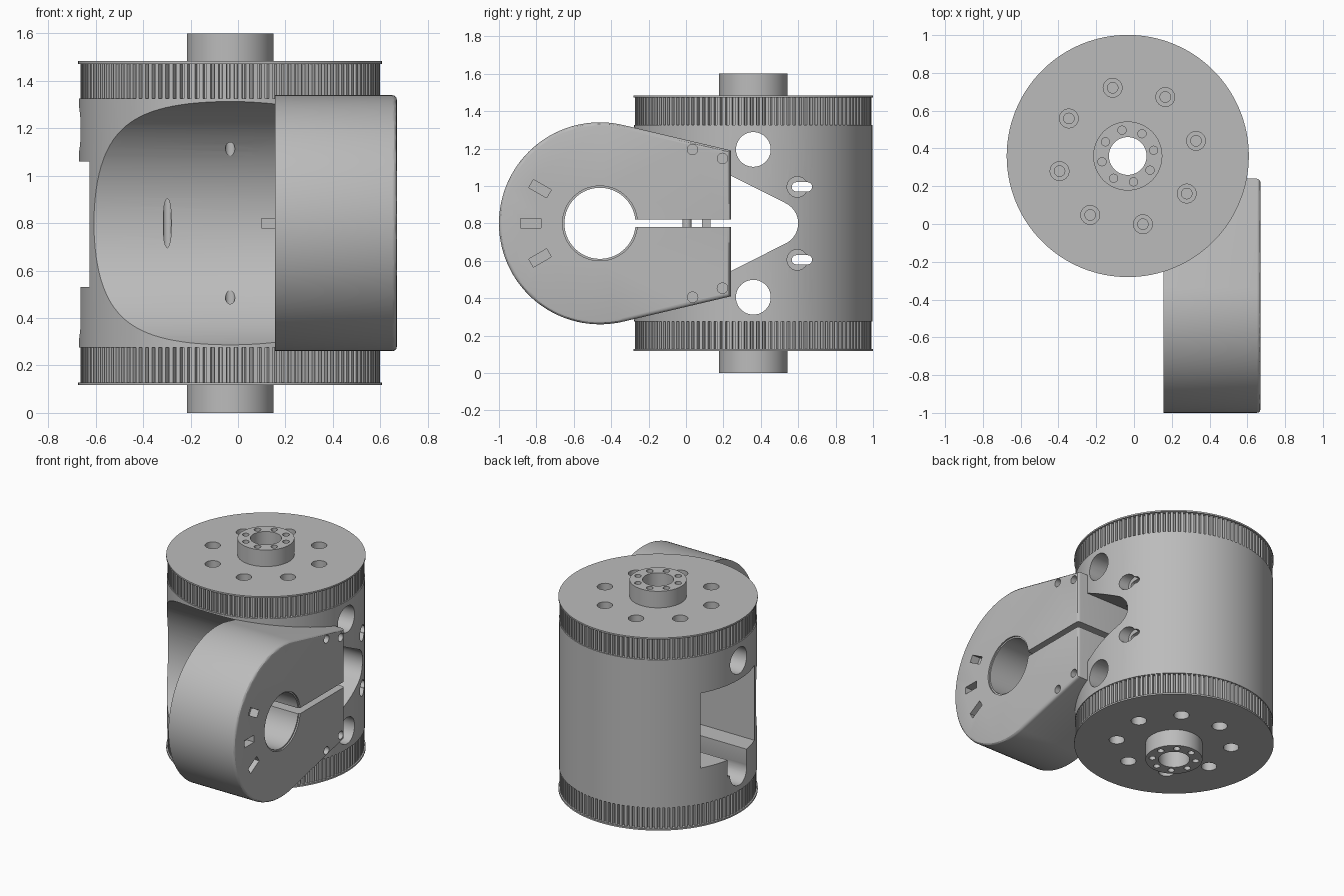
import bpy, bmesh
from math import sin, cos, pi, radians, sqrt

if "Cube" in bpy.data.objects:
    bpy.data.objects.remove(bpy.data.objects["Cube"])

grey = bpy.data.materials.new("machined_grey")
grey.use_nodes = True
colour = (0.5, 0.5, 0.5, 1)
grey.diffuse_color = colour
grey.node_tree.nodes["Principled BSDF"].inputs["Base Color"].default_value = colour

CX, CY, MID = -0.033, 0.36, 0.8      # drum axis and mid height
R = 0.637                            # drum radius
AY, AR = -0.46, 0.54                 # clamp ring centre and radius
INNER, OUTER = 0.155, 0.67           # clamp faces in x


def circle(a, b, r, n=32, start=0.0, sweep=2 * pi):
    closed = sweep > 6.28
    steps = n if closed else n - 1
    return [(a + r * cos(start + sweep * i / steps),
             b + r * sin(start + sweep * i / steps)) for i in range(n)]


def rect(a0, b0, a1, b1):
    return [(a0, b0), (a1, b0), (a1, b1), (a0, b1)]


def prism(name, pts, axis, lo, hi, bevel=0.0):
    """Extrude a profile along z (points x, y) or along x (points y, z)."""
    def place(p, h):
        return (p[0], p[1], h) if axis == "z" else (h, p[0], p[1])
    bm = bmesh.new()
    a = [bm.verts.new(place(p, lo)) for p in pts]
    b = [bm.verts.new(place(p, hi)) for p in pts]
    bm.faces.new(a)
    bm.faces.new(b)
    n = len(pts)
    for i in range(n):
        bm.faces.new((a[i], a[(i + 1) % n], b[(i + 1) % n], b[i]))
    bmesh.ops.recalc_face_normals(bm, faces=bm.faces)
    if bevel:
        top = set(b)
        rim = [e for e in bm.edges if all(v in top for v in e.verts)]
        bmesh.ops.bevel(bm, geom=rim, offset=bevel, segments=3,
                        profile=0.5, affect="EDGES")
    mesh = bpy.data.meshes.new(name)
    bm.to_mesh(mesh)
    bm.free()
    mesh.materials.append(grey)
    obj = bpy.data.objects.new(name, mesh)
    bpy.context.collection.objects.link(obj)
    return obj


def combine(obj, tool, operation="DIFFERENCE"):
    mod = obj.modifiers.new("combine", "BOOLEAN")
    mod.operation, mod.solver, mod.object = operation, "EXACT", tool
    bpy.context.view_layer.objects.active = obj
    bpy.ops.object.modifier_apply(modifier=mod.name)
    bpy.data.objects.remove(tool)


def cut(obj, pts, axis, lo, hi):
    combine(obj, prism("cutter", pts, axis, min(lo, hi), max(lo, hi)))


def smooth(obj):
    bpy.ops.object.select_all(action="DESELECT")
    obj.select_set(True)
    bpy.context.view_layer.objects.active = obj
    bpy.ops.object.shade_smooth_by_angle(angle=radians(30))


def ring(r, start):
    return circle(CX, CY, r, 8, radians(start))


# Drum body with the saddle hollow for the clamped cylinder
body = prism("drum_body", circle(CX, CY, R, 128), "z", 0.275, 1.325)
cut(body, circle(AY, MID, 0.545, 96), "x", -1, INNER)
cut(body, circle(CX, CY, 0.1, 48), "z", 0, 2)

# Side window with its lower step, and the tapered opening opposite
cut(body, rect(0.13, 0.53, 0.675, 1.06), "x", -1, INNER)
cut(body, rect(0.27, 0.41, 0.475, 0.6), "x", -1, -0.3)
taper = [(0.24, 0.545)] + circle(0.48, MID, 0.12, 14, radians(-65), radians(130)) + [(0.24, 1.055)]
cut(body, taper, "x", 0.1, 1)

# Cross holes and adjustment slots, above and below the middle
for s in (-1, 1):
    cut(body, circle(CY, MID + s * 0.395, 0.093, 40), "x", -1, 1)
    z = MID + s * 0.195
    cut(body, circle(0.595, z, 0.055, 24), "x", 0.5, 1)
    slot = (circle(0.65, z, 0.025, 8, -pi / 2, pi) + circle(0.59, z, 0.025, 8, pi / 2, pi))
    cut(body, slot, "x", 0.1, 1)

# Long screw bores around the drum axis
for x, y in ring(0.375, 0):
    cut(body, circle(x, y, 0.02, 16), "z", 0, 2)

# Clamp arm: round end with tangent sides running into the drum
theta = radians(76.7)
profile = circle(AY, MID, AR, 72, theta, 2 * (pi - theta))
profile += [(0.24, 0.41), (0.24, 1.19)]
arm = prism("clamp_arm", profile, "x", INNER, OUTER, 0.02)
cut(arm, circle(AY, MID, 0.19, 64), "x", 0, 1)
cut(arm, circle(AY, MID, 0.2, 64), "x", OUTER - 0.01, 1)

# Clamp slit passes through arm and drum
for part in (arm, body):
    cut(part, rect(-0.3, 0.78, 0.245, 0.82), "x", 0.1, 1)

# Screw holes in the arm face
for s in (-1, 1):
    for y, dz in ((0.035, 0.395), (0.195, 0.347)):
        cut(arm, circle(y, MID + s * dz, 0.028, 20), "x", OUTER - 0.05, 1)

# Radial pockets in the arm face
for angle in (150, 180, 210):
    c, d = cos(radians(angle)), sin(radians(angle))
    pocket = [(AY + r * c - t * d, MID + r * d + t * c)
              for r, t in ((0.315, -0.025), (0.425, -0.025), (0.425, 0.025), (0.315, 0.025))]
    cut(arm, pocket, "x", OUTER - 0.06, 1)

# Clamp screw across the slit
screw = prism("clamp_screw", circle(0.42, 0.005, 0.025, 20), "z", 0.7, 0.9)

# Toothed wheels with rim flange and hub at both ends
TEETH = 120
tooth = []
for i in range(TEETH):
    for step, r in ((0, 0.632), (0.5, 0.632), (0.6, 0.612), (0.9, 0.612)):
        a = 2 * pi * (i + step) / TEETH
        tooth.append((CX + r * cos(a), CY + r * sin(a)))

wheels = []
for s, name in ((-1, "lower_wheel"), (1, "upper_wheel")):
    def span(a, b):
        return sorted((MID + s * a, MID + s * b))
    wheel = prism(name, tooth, "z", *span(0.525, 0.675))
    combine(wheel, prism("flange", circle(CX, CY, 0.641, 128), "z", *span(0.672, 0.683)), "UNION")
    combine(wheel, prism("hub", circle(CX, CY, 0.183, 64), "z", *span(0.6, 0.8)), "UNION")
    cut(wheel, circle(CX, CY, 0.1, 48), "z", *span(0.4, 0.9))
    for x, y in ring(0.37, 12.5):
        cut(wheel, circle(x, y, 0.05, 24), "z", *span(0.62, 0.9))
        cut(wheel, circle(x, y, 0.028, 20), "z", *span(0.5, 0.9))
    for x, y in ring(0.14, 12.5):
        cut(wheel, circle(x, y, 0.022, 16), "z", *span(0.7, 0.9))
    wheels.append(wheel)

for obj in [body, arm, screw] + wheels:
    smooth(obj)
